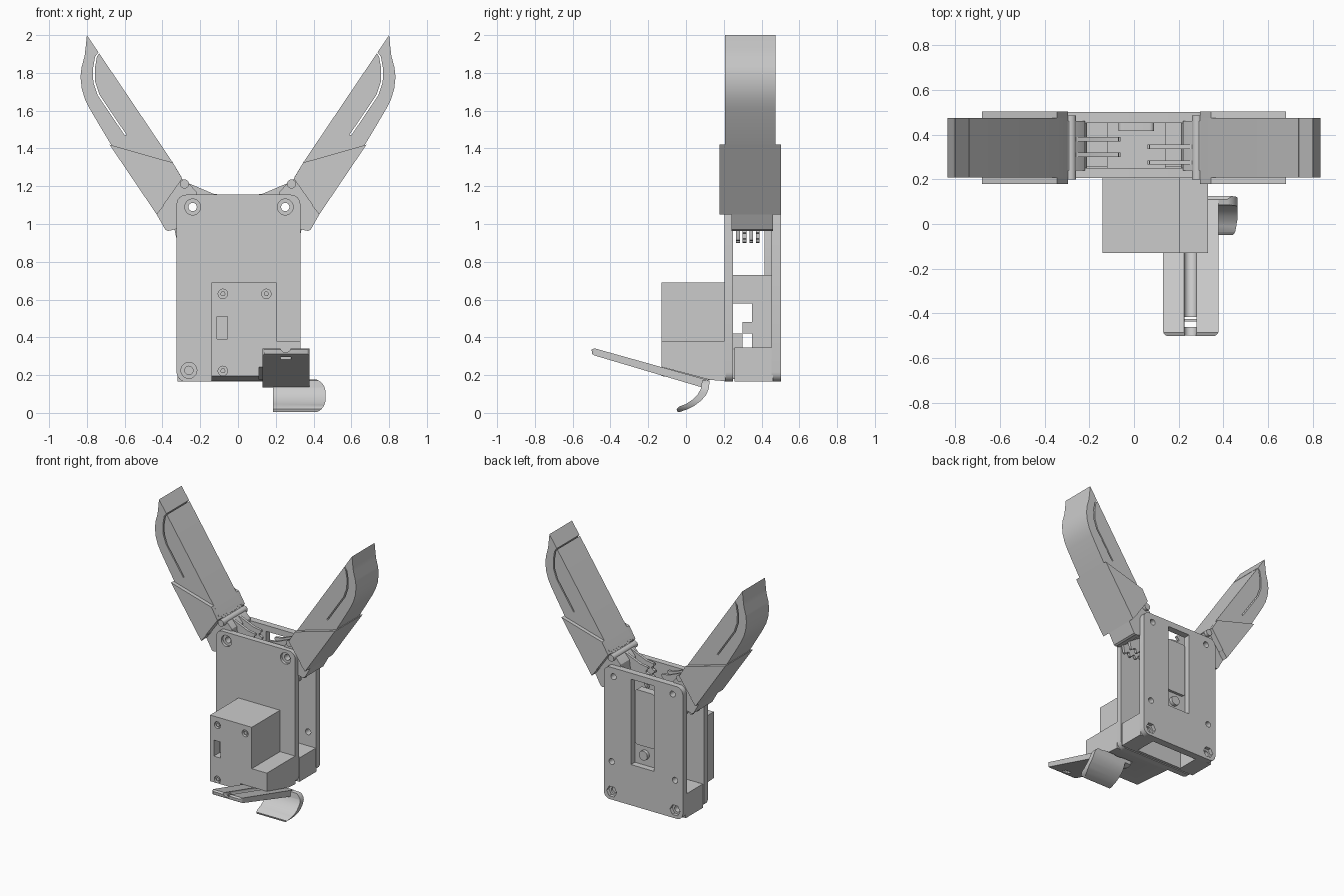
import bpy, bmesh
from math import sin, cos, pi, radians


def prism(name, pts, lo, hi, axis='y'):
    """Extrude a closed profile: (x,z) along y, (y,z) along x, or (x,y) along z."""
    bm = bmesh.new()
    place = {'y': lambda a, b, t: (a, t, b), 'x': lambda a, b, t: (t, a, b),
             'z': lambda a, b, t: (a, b, t)}[axis]
    r0 = [bm.verts.new(place(a, b, lo)) for a, b in pts]
    r1 = [bm.verts.new(place(a, b, hi)) for a, b in pts]
    n = len(pts)
    bm.faces.new(r0)
    bm.faces.new(r1)
    for i in range(n):
        j = (i + 1) % n
        bm.faces.new((r0[i], r0[j], r1[j], r1[i]))
    bmesh.ops.recalc_face_normals(bm, faces=bm.faces)
    me = bpy.data.meshes.new(name)
    bm.to_mesh(me)
    bm.free()
    ob = bpy.data.objects.new(name, me)
    bpy.context.collection.objects.link(ob)
    return ob


def box(name, x0, x1, y0, y1, z0, z1):
    return prism(name, [(x0, z0), (x1, z0), (x1, z1), (x0, z1)], y0, y1)


def circle(x, z, r, n=32):
    return [(x + r * cos(2 * pi * i / n), z + r * sin(2 * pi * i / n)) for i in range(n)]


def rrect(x0, x1, z0, z1, r, n=6):
    pts = []
    for cx, cz, a in ((x1 - r, z1 - r, 0), (x0 + r, z1 - r, 90), (x0 + r, z0 + r, 180), (x1 - r, z0 + r, 270)):
        pts += [(cx + r * cos(radians(a + 90 * i / n)), cz + r * sin(radians(a + 90 * i / n))) for i in range(n + 1)]
    return pts


def cut(ob, tool, op='DIFFERENCE'):
    tool.hide_render = True
    m = ob.modifiers.new('cut', 'BOOLEAN')
    m.object, m.operation, m.solver = tool, op, 'EXACT'
    bpy.context.view_layer.objects.active = ob
    bpy.ops.object.modifier_apply(modifier=m.name)
    bpy.data.objects.remove(tool)


def drill(ob, x, z, r, y0, y1, n=32):
    cut(ob, prism('drill', circle(x, z, r, n), y0, y1))


PIVOTS = [(-0.24, 1.09), (0.25, 1.09)]
OUTLINE = rrect(-0.325, 0.33, 0.165, 1.155, 0.05)

# front plate with counterbored screw holes
front = prism('front_plate', OUTLINE, 0.205, 0.25)
for x, z in PIVOTS + [(-0.26, 0.225)]:
    drill(front, x, z, 0.022, 0.1, 0.3)
    drill(front, x, z, 0.042, 0.1, 0.225)

# back plate with long slot, screw holes and hex nut pockets
back = prism('back_plate', OUTLINE, 0.452, 0.502)
cut(back, box('slot', -0.085, 0.105, 0.4, 0.6, 0.47, 1.11))
for x, z in PIVOTS + [(-0.26, 0.45), (0.265, 0.45), (-0.26, 0.225), (0.265, 0.225)]:
    drill(back, x, z, 0.022, 0.4, 0.6)
for x in (-0.26, 0.265):
    drill(back, x, 0.225, 0.042, 0.475, 0.6, 6)

# bottom block with underside pocket
base = box('bottom_block', -0.32, 0.328, 0.258, 0.46, 0.166, 0.345)
cut(base, box('pocket', -0.19, 0.2, 0.28, 0.445, 0.1, 0.31))
drill(base, -0.26, 0.225, 0.022, 0.2, 0.6)
box('bottom_joint', -0.3, 0.31, 0.245, 0.262, 0.18, 0.335)

# motor and inner mounts
box('motor_body', -0.12, 0.14, 0.35, 0.455, 0.34, 0.73)
box('motor_flange', -0.12, 0.14, 0.25, 0.355, 0.58, 0.73)
box('motor_step', -0.12, 0.14, 0.30, 0.355, 0.42, 0.48)
box('motor_foot', -0.12, 0.14, 0.25, 0.30, 0.34, 0.42)
prism('slider', rrect(-0.07, 0.09, 0.62, 1.03, 0.02), 0.415, 0.475)
prism('slider_knob', circle(0.02, 0.55, 0.035), 0.44, 0.48)

# electronics housing on the front, with step, screw holes and connector notch
house = prism('front_housing', [(-0.14, 0.16), (0.33, 0.16), (0.33, 0.38), (0.205, 0.38),
                                (0.205, 0.69), (-0.14, 0.69)], -0.13, 0.21)
cut(house, prism('under', [(-0.2, 0.2), (0.25, 0.165), (0.25, 0), (-0.2, 0)], -1, 1, 'x'))
cut(house, prism('lever_gap', [(-0.2, 0.262), (0.2, 0.155), (0.2, 0), (-0.2, 0)], 0.11, 1, 'x'))
cut(house, box('notch', -0.11, -0.055, -0.2, -0.06, 0.39, 0.51))
for x, z in ((-0.08, 0.63), (0.15, 0.63), (-0.08, 0.222)):
    drill(house, x, z, 0.025, -0.2, -0.11)
    prism('housing_screw', circle(x, z, 0.014, 6), -0.125, -0.1)

# tilted trigger lever with groove and square hole
lever = prism('trigger_lever', [(-0.497, 0.312), (-0.485, 0.304), (0.085, 0.135), (0.12, 0.145),
                                (0.125, 0.17), (0.1, 0.178), (-0.485, 0.342), (-0.5, 0.335)], 0.13, 0.378, 'x')
cut(lever, prism('corners', rrect(0.13, 0.378, -0.502, 0.3, 0.025), 0, 1, 'z'), 'INTERSECT')
groove = prism('groove', circle(0.252, 0.0, 0.028, 20), -0.45, 0.42)
groove.rotation_euler.x = -0.274
groove.location = (0, -0.1, 0.237)
bpy.context.view_layer.update()
cut(lever, groove)
cut(lever, box('square_hole', 0.225, 0.28, -0.46, -0.415, 0, 1))
box('lever_bar', 0.205, 0.3, -0.435, -0.425, 0.302, 0.312)

# curved finger hook beneath the lever
hook = prism('trigger_hook', [(0.125, 0.165), (0.12, 0.125), (0.105, 0.093), (0.08, 0.065), (0.045, 0.038),
                              (0.01, 0.02), (-0.03, 0.006), (-0.045, 0.006), (-0.05, 0.02), (-0.035, 0.034),
                              (0.0, 0.047), (0.035, 0.07), (0.062, 0.098), (0.08, 0.13), (0.085, 0.172),
                              (0.11, 0.176)], 0.186, 0.47, 'x')
cut(hook, prism('hook_round', rrect(0.0, 0.463, 0.0, 0.18, 0.07, 8), -1, 1), 'INTERSECT')

# the two gripping fingers
for s, side in ((1, 'right'), (-1, 'left')):
    px, pz = (0.25, 1.09)

    def part(name, pts, y0, y1):
        return prism(f'{side}_{name}', [(s * a, b) for a, b in pts], y0, y1)

    # finger blade with the thin flex slit
    blade = part('finger', [(0.80, 2.0), (0.345, 1.325), (0.30, 1.25), (0.42, 1.08), (0.66, 1.40), (0.735, 1.525),
                            (0.785, 1.61), (0.81, 1.66), (0.827, 1.715), (0.834, 1.78), (0.828, 1.83),
                            (0.812, 1.89), (0.806, 1.94)], 0.207, 0.475)
    line = [(0.72, 1.935), (0.757, 1.885), (0.768, 1.82), (0.766, 1.75), (0.742, 1.68), (0.6, 1.47)]
    w = 0.01
    cut(blade, part('slit', line + [(x - w, z + 0.2 * w) for x, z in reversed(line)], 0, 1))

    # sleeve cheeks and outer wall around the finger root
    cheek = [(0.295, 1.24), (0.345, 1.325), (0.68, 1.42), (0.43, 1.05)]
    part('sleeve_front', cheek, 0.178, 0.21)
    part('sleeve_back', cheek, 0.472, 0.503)
    part('sleeve_outer', [(0.43, 1.05), (0.68, 1.42), (0.63, 1.405), (0.39, 1.10)], 0.178, 0.503)
    part('sleeve_base', [(0.295, 1.24), (0.43, 1.05), (0.45, 1.08), (0.315, 1.27)], 0.178, 0.503)
    part('sleeve_bar', circle(0.283, 1.212, 0.024, 20), 0.2, 0.485)

    # knuckle on the pivot
    knuckle = part('knuckle', [(0.30, 1.24), (0.43, 1.05), (0.385, 0.97), (0.37, 0.963), (0.33, 0.972),
                               (0.24, 1.03), (0.21, 1.09), (0.22, 1.17), (0.26, 1.215)], 0.24, 0.46)
    hx = abs(PIVOTS[0 if s < 0 else 1][0])
    drill(knuckle, s * hx, pz, 0.022, 0, 1)

    # interleaved gear sectors
    teeth = []
    for i in range(34):
        a = radians(161 + i * 4)
        r = 0.19 if i % 4 < 2 else 0.168
        teeth.append((px + r * cos(a), pz + r * sin(a)))
    for k in range(2):
        y = (0.265 if s > 0 else 0.30) + 0.07 * k
        gear = part(f'gear_{k}', [(0.30, 1.2), (0.26, 1.215), (0.13, 1.16)] + teeth + [(0.34, 0.99)], y, y + 0.02)
        drill(gear, s * hx, pz, 0.022, 0, 1)

# smooth the rounded parts, keep the edges crisp
for ob in bpy.context.scene.objects:
    bpy.context.view_layer.objects.active = ob
    ob.select_set(True)
bpy.ops.object.shade_smooth_by_angle(angle=radians(25))
